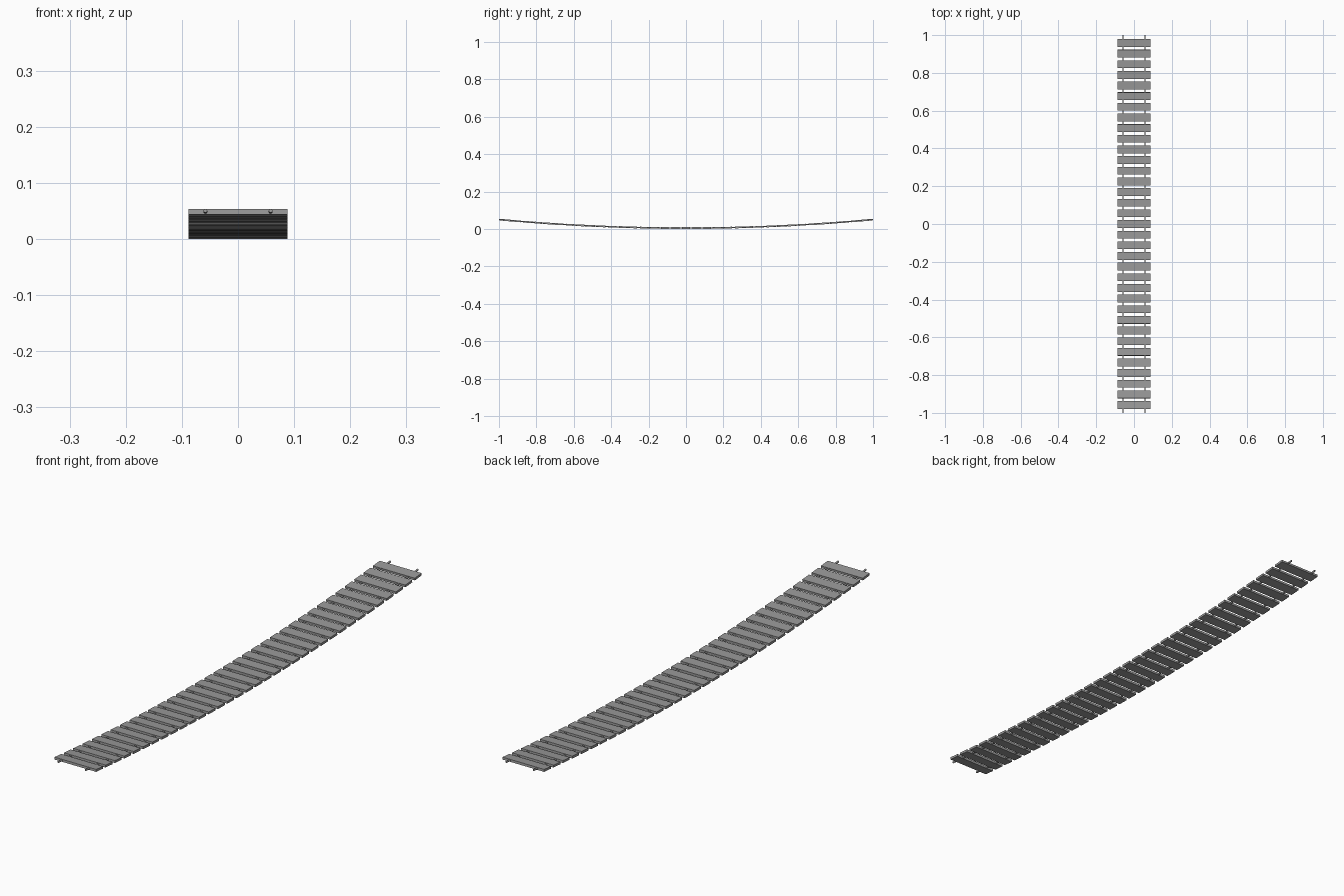
import bpy
import math
from mathutils import Matrix, Vector

if "Cube" in bpy.data.objects:
    bpy.data.objects.remove(bpy.data.objects["Cube"], do_unlink=True)

PLANKS = 35
PITCH = 0.0564
PLANK_SIZE = (0.176, 0.041, 0.009)
ROPE_X = 0.058
ROPE_RADIUS = 0.0035
LOW, RISE = 0.0047, 0.0455


def material(name, colour):
    mat = bpy.data.materials.new(name)
    mat.use_nodes = True
    mat.diffuse_color = colour
    mat.node_tree.nodes["Principled BSDF"].inputs["Base Color"].default_value = colour
    return mat


def sag(y):
    return LOW + RISE * y * y


grey = material("weathered grey", (0.32, 0.32, 0.32, 1))

# Planks, each tilted to follow the sag of the bridge
for i in range(PLANKS):
    y = (i - (PLANKS - 1) / 2) * PITCH
    tilt = math.atan(2 * RISE * y)
    bpy.ops.mesh.primitive_cube_add(size=1, location=(0, y, sag(y)), rotation=(tilt, 0, 0))
    plank = bpy.context.object
    plank.name = f"plank_{i + 1}"
    plank.scale = PLANK_SIZE
    plank.data.materials.append(grey)

# Ropes running through the planks on both sides
for name, side in (("left_rope", 1), ("right_rope", -1)):
    curve = bpy.data.curves.new(name, "CURVE")
    curve.dimensions = "3D"
    curve.bevel_depth = ROPE_RADIUS
    curve.bevel_resolution = 2
    curve.use_fill_caps = True
    spline = curve.splines.new("POLY")
    spline.points.add(PLANKS)
    for i, point in enumerate(spline.points):
        y = -1 + 2 * i / PLANKS
        point.co = (side * ROPE_X, y, sag(y), 1)
    spline.use_smooth = True
    curve.materials.append(grey)
    rope = bpy.data.objects.new(name, curve)
    bpy.context.collection.objects.link(rope)
